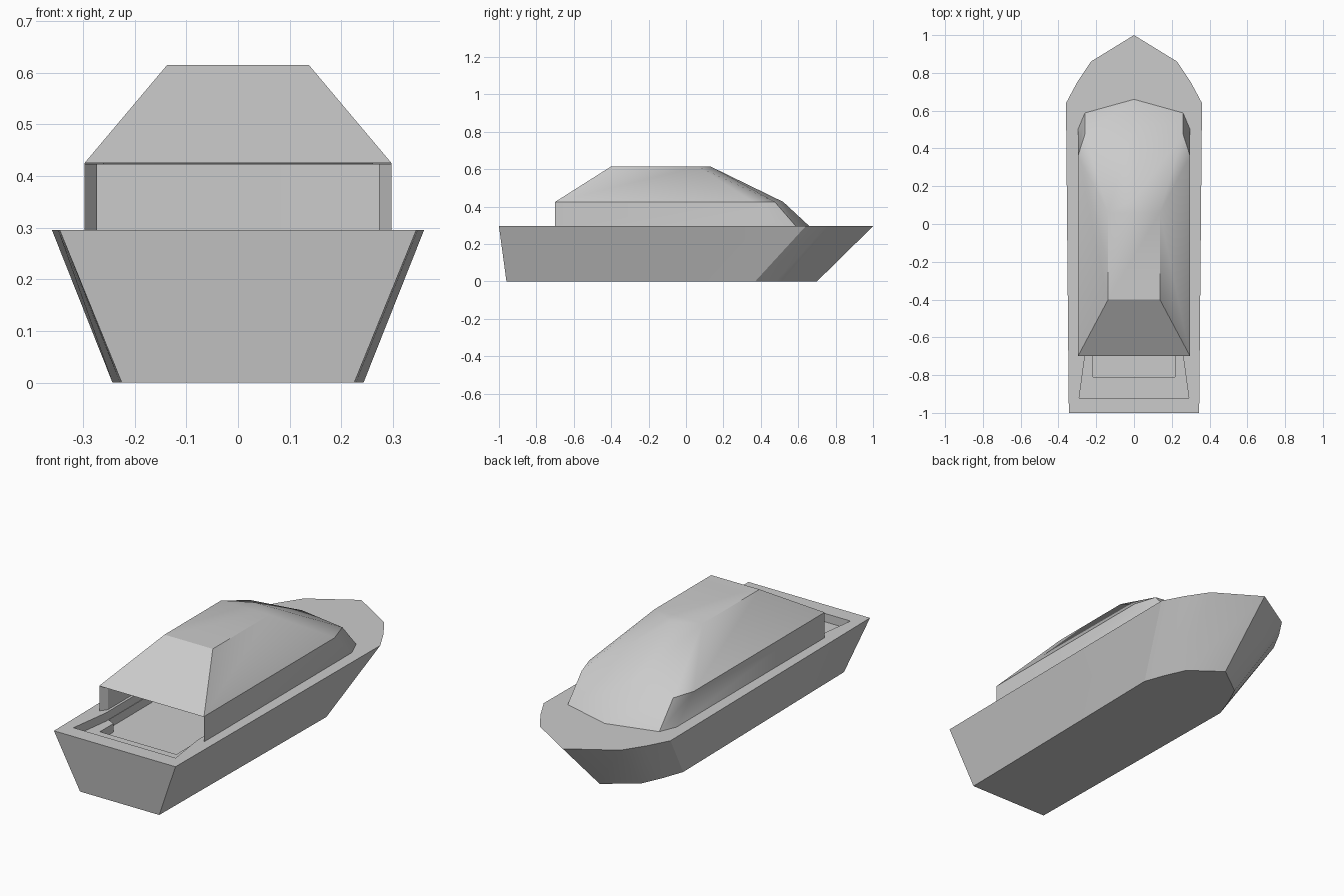
import bpy, bmesh
from math import radians

if "Cube" in bpy.data.objects:
    bpy.data.objects.remove(bpy.data.objects["Cube"])

DECK, EAVE, ROOF = 0.295, 0.425, 0.615


def mirrored(half, z):
    """Right-hand outline (stern to bow, last point on the centre line) -> full ring."""
    pts = half + [(-x, y) for x, y in reversed(half) if x > 0]
    return [(x, y, z) for x, y in pts]


def loft(name, rings, closed=True, cap_first=True, back_faces=None, angle=25):
    """Skin a stack of outlines; back_faces lists the layers that have a stern face."""
    bm = bmesh.new()
    loops = [[bm.verts.new(p) for p in ring] for ring in rings]
    n = len(loops[0])
    for k, (a, b) in enumerate(zip(loops, loops[1:])):
        for i in range(n):
            if i == n - 1 and back_faces is not None and k not in back_faces:
                continue
            j = (i + 1) % n
            bm.faces.new((a[i], a[j], b[j], b[i]))
    bm.faces.new(loops[-1])
    if cap_first:
        bm.faces.new(loops[0][::-1])
    bmesh.ops.remove_doubles(bm, verts=bm.verts, dist=1e-5)
    bmesh.ops.recalc_face_normals(bm, faces=bm.faces)
    me = bpy.data.meshes.new(name)
    bm.to_mesh(me)
    bm.free()
    ob = bpy.data.objects.new(name, me)
    bpy.context.collection.objects.link(ob)
    bpy.ops.object.select_all(action='DESELECT')
    ob.select_set(True)
    bpy.context.view_layer.objects.active = ob
    bpy.ops.object.shade_smooth_by_angle(angle=radians(angle))
    return ob


# Hull: flared sides, flat deck, stepped cockpit with a bench around the stern
keel = [(.225, -.96), (.228, -.70), (.2283, -.68), (.243, .37), (.203, .48), (.155, .585), (0, .70)]
deck = [(.345, -1), (.3477, -.70), (.348, -.68), (.36, .64), (.30, .752), (.228, .86), (0, 1)]
well = [(.29, -.92), (.26, -.70), (.26, -.68), (.26, .20), (.20, .30), (.10, .32), (0, .33)]
foot = [(.217, -.81), (.217, -.70), (.258, -.68), (.258, .199), (.199, .299), (.10, .319), (0, .329)]
loft("hull", [mirrored(keel, 0), mirrored(deck, DECK), mirrored(well, DECK),
              mirrored(well, .252), mirrored(foot, .252), mirrored(foot, .208)])

# Cabin: upright walls, sloping roof and rounded windscreen, open at the back
base = [(.297, -.70), (.297, .50), (.26, .588), (0, .66)]
eave = [(.297, -.70), (.297, .36), (.26, .475), (0, .52)]
roof = [(.137, -.40), (.137, .06), (.137, .06), (0, .13)]
loft("cabin", [mirrored(base, DECK), mirrored(eave, EAVE), mirrored(roof, ROOF)],
     cap_first=False, back_faces=[1], angle=32)

# Cabin lining: door jambs, inner walls and ceiling
inner = [(.297, -.70), (.273, -.665), (.273, .33), (0, .335)]
loft("cabin_lining", [mirrored(inner, DECK), mirrored(inner, EAVE - .002)],
     cap_first=False, back_faces=[])
